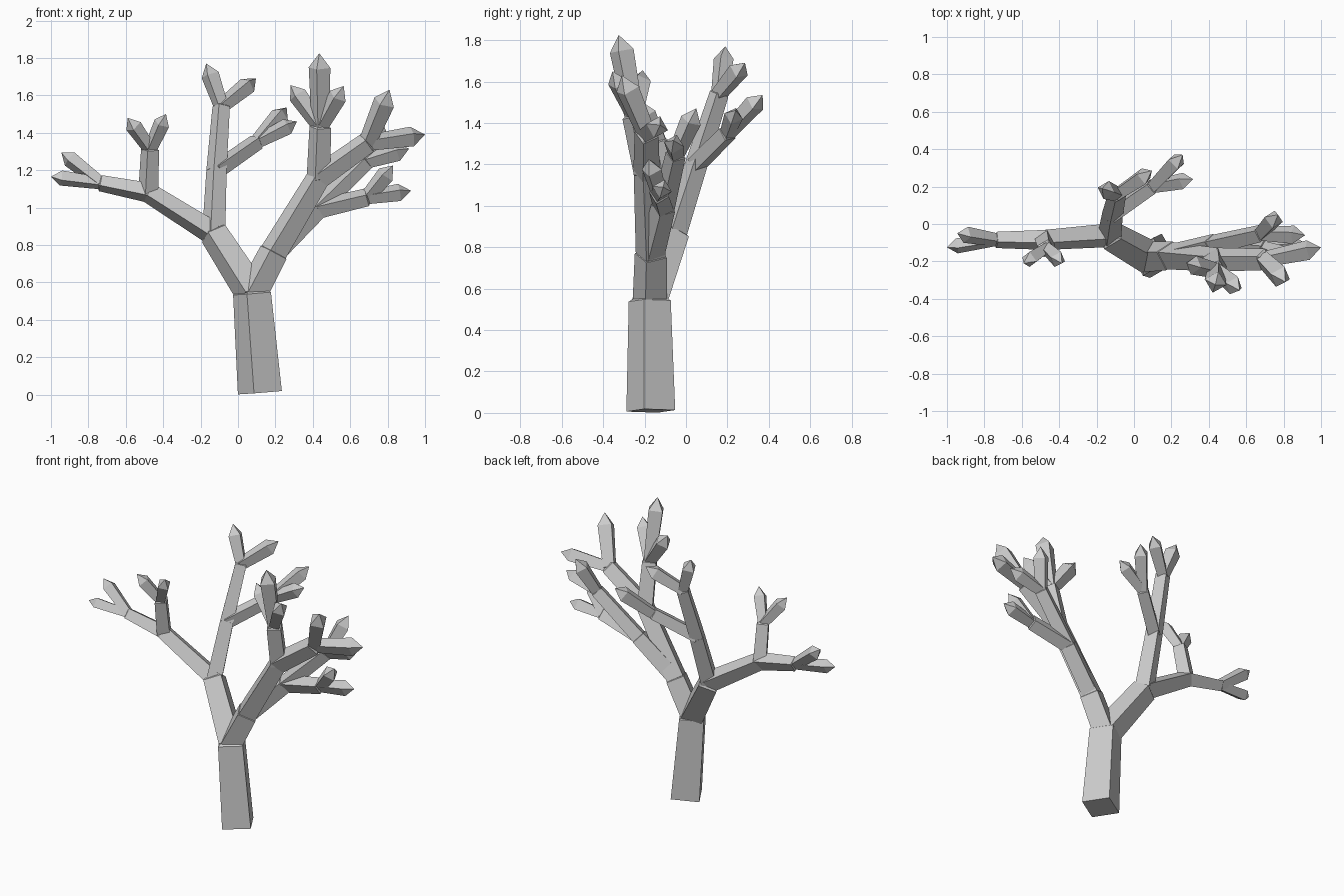
import bpy, bmesh, math
from mathutils import Vector

if "Cube" in bpy.data.objects:
    bpy.data.objects.remove(bpy.data.objects["Cube"])

bark = bpy.data.materials.new("grey_bark")
bark.diffuse_color = (0.6, 0.6, 0.6, 1)
bark.use_nodes = True
bark.node_tree.nodes["Principled BSDF"].inputs["Base Color"].default_value = bark.diffuse_color


def limb(bm, a, b, ra, rb, cap_a, cap_b):
    """Four-sided tapered beam from a to b; a cap is the height of its pointed end (0 = flat)."""
    a, b = Vector(a), Vector(b)
    d = (b - a).normalized()
    v = Vector((0, 1, 0))
    v = (v - d * v.dot(d)).normalized()
    u = v.cross(d)
    rings = []
    for p, r in ((a, ra), (b, rb)):
        ring = []
        for i in range(4):
            t = math.radians(-15 + 90 * i)
            ring.append(bm.verts.new(p + u * r * math.cos(t) + v * r * math.sin(t)))
        rings.append(ring)
    lo, hi = rings
    for i in range(4):
        j = (i + 1) % 4
        bm.faces.new((lo[i], lo[j], hi[j], hi[i]))
    if cap_a:
        tip = bm.verts.new(a - d * cap_a)
        for i in range(4):
            bm.faces.new((lo[(i + 1) % 4], lo[i], tip))
    else:
        bm.faces.new(lo[::-1])
    tip = bm.verts.new(b + d * cap_b)
    for i in range(4):
        bm.faces.new((hi[i], hi[(i + 1) % 4], tip))


def part(name, limbs=(), twigs=()):
    bm = bmesh.new()
    for a, b, ra, rb, *flat in limbs:
        limb(bm, a, b, ra, rb, 0 if flat else ra * 0.6, rb * 0.6)
    # twigs: crystal shaped ends, given by joint and outer point
    for a, tip, r in twigs:
        a, tip = Vector(a), Vector(tip)
        d = (tip - a).normalized()
        cap = r * 1.3
        limb(bm, a, tip - d * cap, r * 0.8, r, r * 0.6, cap)
    bmesh.ops.recalc_face_normals(bm, faces=bm.faces)
    me = bpy.data.meshes.new(name)
    bm.to_mesh(me)
    bm.free()
    me.materials.append(bark)
    bpy.context.collection.objects.link(bpy.data.objects.new(name, me))


# joints
base = (0.117, -0.17, 0.01)
fork = (0.075, -0.175, 0.54)
left_fork = (-0.13, -0.06, 0.86)
left_mid, left_end = (-0.48, -0.085, 1.08), (-0.735, -0.085, 1.13)
left_up = (-0.47, -0.13, 1.31)
mid_side, mid_top = (-0.115, 0.05, 1.2), (-0.09, 0.16, 1.54)
mid_side_end = (0.10, 0.20, 1.35)
right_low, right_fork = (0.19, -0.17, 0.76), (0.43, -0.19, 1.16)
right_up, right_out = (0.44, -0.25, 1.43), (0.69, -0.19, 1.345)
back_mid, back_end = (0.42, -0.11, 0.99), (0.68, -0.05, 1.245)
low_end = (0.69, -0.13, 1.055)

part("trunk", [(base, fork, 0.122, 0.105, True)])
part("left_main_branch", [(fork, left_fork, 0.092, 0.08)])

part("left_branch",
     [(left_fork, left_mid, 0.066, 0.056), (left_mid, left_end, 0.055, 0.045),
      (left_mid, left_up, 0.055, 0.05)],
     [(left_end, (-0.945, -0.05, 1.295), 0.045), (left_end, (-1.0, -0.125, 1.165), 0.042),
      (left_up, (-0.59, -0.21, 1.48), 0.045), (left_up, (-0.385, -0.21, 1.50), 0.045)])

part("middle_branch",
     [(left_fork, mid_side, 0.064, 0.056), (mid_side, mid_top, 0.056, 0.048),
      (mid_side, mid_side_end, 0.05, 0.047)],
     [(mid_top, (-0.17, 0.19, 1.77), 0.05), (mid_top, (0.096, 0.285, 1.69), 0.05),
      (mid_side_end, (0.26, 0.37, 1.535), 0.05), (mid_side_end, (0.315, 0.24, 1.46), 0.046)])

part("right_main_branch",
     [(fork, right_low, 0.085, 0.08), (right_low, right_fork, 0.075, 0.065)])
part("right_upright_branch", [(right_fork, right_up, 0.065, 0.06)],
     [(right_up, (0.435, -0.325, 1.825), 0.06), (right_up, (0.28, -0.21, 1.655), 0.052),
      (right_up, (0.565, -0.355, 1.65), 0.052)])
part("right_outer_branch", [(right_fork, right_out, 0.066, 0.06)],
     [(right_out, (0.81, -0.31, 1.63), 0.06), (right_out, (1.0, -0.125, 1.39), 0.055)])
part("right_back_branch",
     [(right_low, back_mid, 0.066, 0.06), (back_mid, back_end, 0.056, 0.05)],
     [(back_end, (0.77, 0.05, 1.47), 0.052), (back_end, (0.915, -0.06, 1.315), 0.05)])
part("right_lower_branch", [(back_mid, low_end, 0.054, 0.05)],
     [(low_end, (0.83, -0.18, 1.225), 0.05), (low_end, (0.925, -0.11, 1.09), 0.048)])
